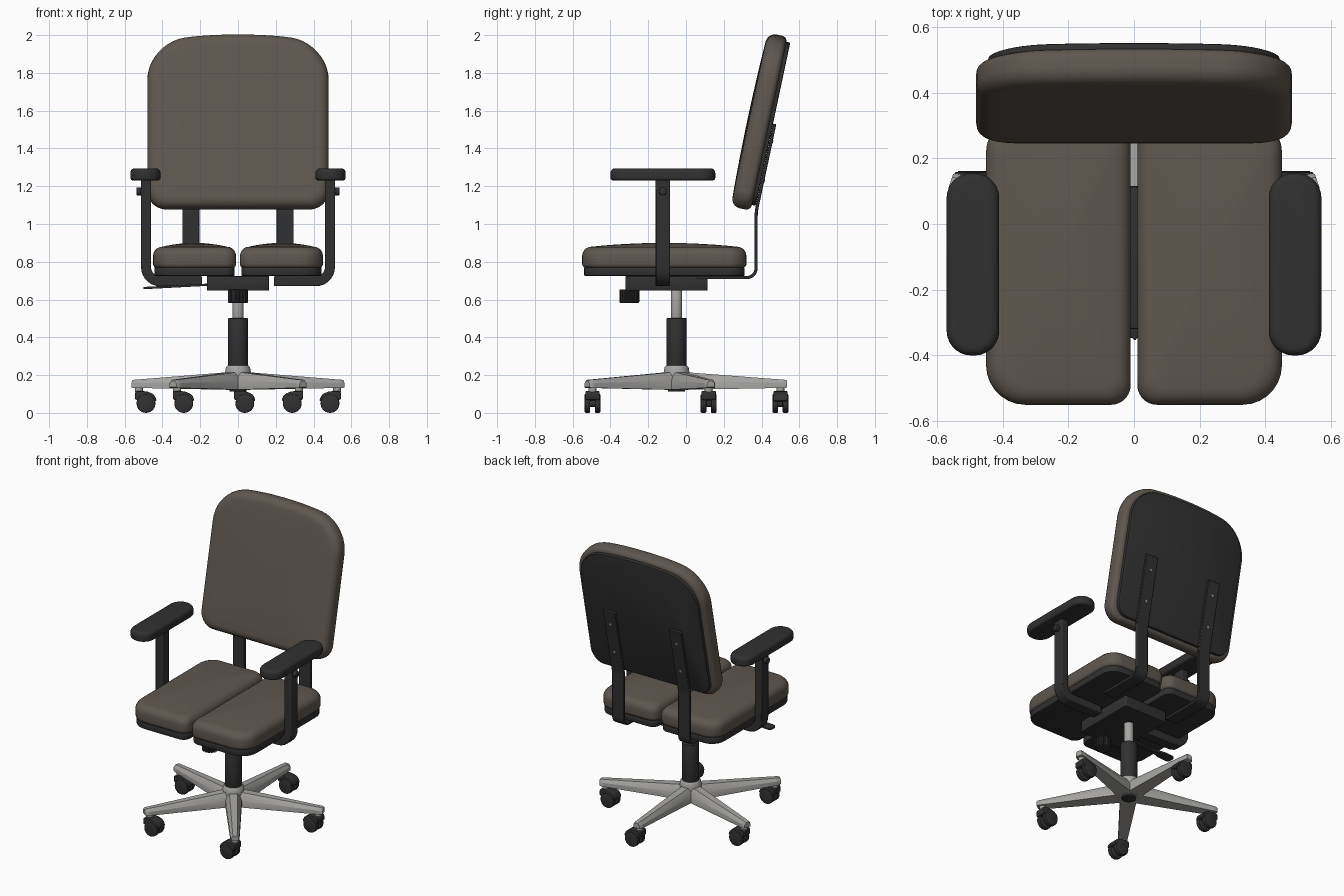
import bpy, bmesh
from math import sin, cos, pi, radians
from mathutils import Matrix, Vector

if "Cube" in bpy.data.objects:
    bpy.data.objects.remove(bpy.data.objects["Cube"])


def material(name, rgb):
    m = bpy.data.materials.new(name)
    m.diffuse_color = (*rgb, 1)
    m.use_nodes = True
    m.node_tree.nodes["Principled BSDF"].inputs["Base Color"].default_value = m.diffuse_color
    return m


FABRIC = material("fabric", (0.115, 0.096, 0.078))
DARK = material("dark_plastic", (0.03, 0.03, 0.03))
METAL = material("metal", (0.38, 0.375, 0.36))
T, R, I = Matrix.Translation, Matrix.Rotation, Matrix.Identity(4)


def finish(name, bm, mat, M=I, mirror=False, bevel=0):
    bmesh.ops.transform(bm, matrix=M, verts=bm.verts)
    bmesh.ops.recalc_face_normals(bm, faces=bm.faces)
    me = bpy.data.meshes.new(name)
    bm.to_mesh(me)
    bm.free()
    me.materials.append(mat)
    ob = bpy.data.objects.new(name, me)
    bpy.context.collection.objects.link(ob)
    if bevel:
        b = ob.modifiers.new("Bevel", 'BEVEL')
        b.width, b.segments, b.limit_method = bevel, 2, 'ANGLE'
    if mirror:
        ob.modifiers.new("Mirror", 'MIRROR')
    return ob


def fillet(corners, closed=True, n=7):
    """Corners are (x, y, tangent length); rounds each one."""
    out, N = [], len(corners)
    for i, (x, y, t) in enumerate(corners):
        c = Vector((x, y))
        if t == 0 or (not closed and i in (0, N - 1)):
            out.append(c)
            continue
        a = (Vector(corners[i - 1][:2]) - c).normalized() * t
        b = (Vector(corners[(i + 1) % N][:2]) - c).normalized() * t
        for k in range(n + 1):
            s = k / n
            wa = (1 - s) ** 3 + 3 * s * (1 - s) ** 2 * 0.45
            wb = s ** 3 + 3 * s * s * (1 - s) * 0.45
            out.append(c + a * wa + b * wb)
    return out


def circle(r, n=32):
    return [Vector((r * cos(2 * pi * k / n), r * sin(2 * pi * k / n))) for k in range(n)]


def pillow(h, rb, rt, dome=0, n=5):
    """Rings (inset, shrink, height) of a slab with rounded edges."""
    q = [k / n * pi / 2 for k in range(n + 1)]
    rings = [(rb * (1 - sin(a)), 0, rb * (1 - cos(a))) for a in q]
    top = h - dome
    rings += [(rt * (1 - cos(a)), 0, top - rt * (1 - sin(a))) for a in q]
    if dome:
        rings += [(rt, f, top + dome * (1 - (1 - f) ** 2)) for f in (.15, .3, .5, .7, .9)]
    return rings


def loft(name, outline, rings, mat, M=I, mirror=False):
    xs, ys = [p.x for p in outline], [p.y for p in outline]
    cx, cy = (max(xs) + min(xs)) / 2, (max(ys) + min(ys)) / 2
    hx, hy = max(xs) - cx, max(ys) - cy
    bm = bmesh.new()
    prev = first = None
    for d, f, z in rings:
        sx, sy = (hx - d) * (1 - f) / hx, (hy - d) * (1 - f) / hy
        ring = [bm.verts.new((cx + (p.x - cx) * sx, cy + (p.y - cy) * sy, z)) for p in outline]
        if prev:
            for k in range(len(ring)):
                bm.faces.new((prev[k - 1], prev[k], ring[k], ring[k - 1]))
        first, prev = first or ring, ring
    bm.faces.new(first[::-1])
    bm.faces.new(prev)
    return finish(name, bm, mat, M, mirror)


def slab(name, outline, h, mat, M=I, mirror=False, edge=0.004):
    return loft(name, outline, pillow(h, edge, edge, n=2), mat, M, mirror)


def strap(name, path, thick, width, M, mat, bevel):
    """Flat bar following a 2D path, extruded to a width, mirrored in x."""
    pts = fillet(path, closed=False)
    left, right = [], []
    for i, p in enumerate(pts):
        d = (pts[min(i + 1, len(pts) - 1)] - pts[max(i - 1, 0)]).normalized()
        nrm = Vector((-d.y, d.x)) * thick / 2
        left.append(p + nrm)
        right.append(p - nrm)
    bm = bmesh.new()
    rows = [[bm.verts.new((*p, z)) for p in (l, r) for z in (-width / 2, width / 2)]
            for l, r in zip(left, right)]
    for a, b in zip(rows, rows[1:]):
        for j, k in ((0, 1), (1, 3), (3, 2), (2, 0)):
            bm.faces.new((a[j], a[k], b[k], b[j]))
    for e in (rows[0], rows[-1]):
        bm.faces.new((e[0], e[1], e[3], e[2]))
    return finish(name, bm, mat, M, True, bevel)


def rect(x0, x1, y0, y1, r):
    return fillet([(x0, y0, r), (x1, y0, r), (x1, y1, r), (x0, y1, r)])


# Split seat: two cushions on pan plates
seat = fillet([(.01, -.55, .06), (.45, -.55, .12), (.45, .32, .1), (.01, .32, .06)])
loft("seat_cushion", seat, pillow(.135, .025, .05, .02), FABRIC, T((0, 0, .765)), True)
pan = fillet([(.018, -.54, .05), (.443, -.54, .11), (.443, .31, .09), (.018, .31, .05)])
slab("seat_pan", pan, .048, DARK, T((0, 0, .724)), True, .008)

# Tilted backrest with rear shell
BACK = T((0, .3425, 1.071)) @ R(radians(78), 4, 'X')
back = fillet([(-.48, 0, .1), (.48, 0, .1), (.48, .895, .2), (0, .963, .28), (-.48, .895, .2)], n=10)
loft("backrest_cushion", back, pillow(.117, .03, .05, .008), FABRIC, BACK)
shell = fillet([(-.445, .03, .08), (.445, .03, .08), (.445, .872, .18), (0, .935, .26), (-.445, .872, .18)], n=10)
loft("backrest_shell", shell, pillow(.03, .008, .004, n=2), DARK, BACK @ T((0, 0, -.02)))

# Backrest support straps and their screws
YZ = T((.25, 0, 0)) @ Matrix(((0, 0, 1, 0), (1, 0, 0, 0), (0, 1, 0, 0), (0, 0, 0, 1)))
strap("back_support", [(.06, .716, 0), (.371, .716, .05), (.371, 1.065, .03), (.47, 1.53, 0)],
      .017, .09, YZ, DARK, .003)
for u in (.17, .38):
    slab("support_screw", circle(.009, 12), .01, METAL, BACK @ T((.25, u, -.041)), True, .002)

# Armrests: bent bar, pad and adjusting knob
XZ = T((0, -.123, 0)) @ R(pi / 2, 4, 'X')
strap("arm_bar", [(.19, .697, 0), (.487, .697, .075), (.487, 1.24, 0)], .053, .076, XZ, DARK, .006)
loft("arm_pad", rect(.41, .57, -.4, .155, .075), pillow(.065, .015, .025), DARK, T((0, 0, 1.23)), True)
slab("arm_knob", circle(.021, 20), .028, DARK, T((.51, -.123, 1.173)) @ R(pi / 2, 4, 'Y'), True)

# Tilt mechanism, tension knob and lever
slab("mechanism_box", rect(-.165, .165, -.32, .115, .012), .078, DARK, T((0, 0, .647)), edge=.006)
grip = [p * (1 if k % 4 < 2 else .9) for k, p in enumerate(circle(.053, 64))]
slab("tension_knob", grip, .07, DARK, T((0, -.3, .583)))
lever = fillet([(-.14, -.225, 0), (-.36, -.225, .03), (-.4, -.2, .03), (-.5, -.2, .02),
                (-.5, -.265, .02), (-.4, -.265, .03), (-.36, -.245, .03), (-.14, -.245, 0)], n=4)
slab("height_lever", lever, .012, DARK, T((0, 0, .685)) @ R(radians(-3), 4, 'Y') @ T((0, 0, -.004)), edge=0.002)

# Gas column and hub
C = T((0, -.05, 0))
slab("gas_piston", circle(.03), .2, METAL, C @ T((0, 0, .46)))
slab("column_sleeve", circle(.053), .27, DARK, C @ T((0, 0, .232)))
loft("base_hub", circle(.068), [(.006, 0, .122), (0, 0, .128), (0, 0, .215), (.004, 0, .24), (.012, 0, .25)], METAL, C)
slab("hub_cap", circle(.045), .02, DARK, C @ T((0, 0, .112)))


def caster(x, y, side):
    """Twin-wheel caster trailing towards +x or -x."""
    P = T((x, y, 0))
    slab("caster_stem", circle(.021, 20), .03, METAL, P @ T((0, 0, .108)))
    W = P @ T((side * .036, 0, 0)) @ R(pi / 2, 4, 'X')
    for s in (-1, 1):
        slab("caster_wheel", circle(.05, 28), .03, DARK, W @ T((0, .05, s * .027 - .015)), edge=.006)
    hood = fillet([(-.058, .07, .008), (-.058, .115, .012), (.02, .115, .03), (.055, .085, .02), (.055, .06, .01)], n=3)
    if side < 0:
        hood = [Vector((-p.x, p.y)) for p in hood]
    slab("caster_hood", hood, .076, DARK, W @ T((0, 0, -.038)))
    slab("caster_axle", circle(.02, 16), .05, DARK, W @ T((0, .05, -.025)))


# Five-star base with casters
for i in range(5):
    a = pi / 2 + i * 2 * pi / 5
    bm = bmesh.new()
    rows = []
    for r, w, zb, zm, zt in ((0, .056, .122, .175, .222), (.08, .05, .123, .17, .213),
                             (.55, .029, .132, .158, .177), (.578, .027, .133, .157, .175),
                             (.586, .022, .136, .155, .17)):
        rows.append([bm.verts.new((r, y, z)) for y, z in
                     ((-w, zb), (w, zb), (w, zm), (w * .5, zt), (-w * .5, zt), (-w, zm))])
    for p, q in zip(rows, rows[1:]):
        for k in range(6):
            bm.faces.new((p[k - 1], p[k], q[k], q[k - 1]))
    bm.faces.new(rows[0])
    bm.faces.new(rows[-1])
    finish("base_leg", bm, METAL, C @ R(a, 4, 'Z'))
    x = .55 * cos(a)
    caster(x, -.05 + .55 * sin(a), -1 if x > .01 else 1)

# Smooth shading with crisp edges
for ob in bpy.data.objects:
    ob.select_set(True)
    bpy.context.view_layer.objects.active = ob
bpy.ops.object.shade_smooth_by_angle(angle=radians(32))
